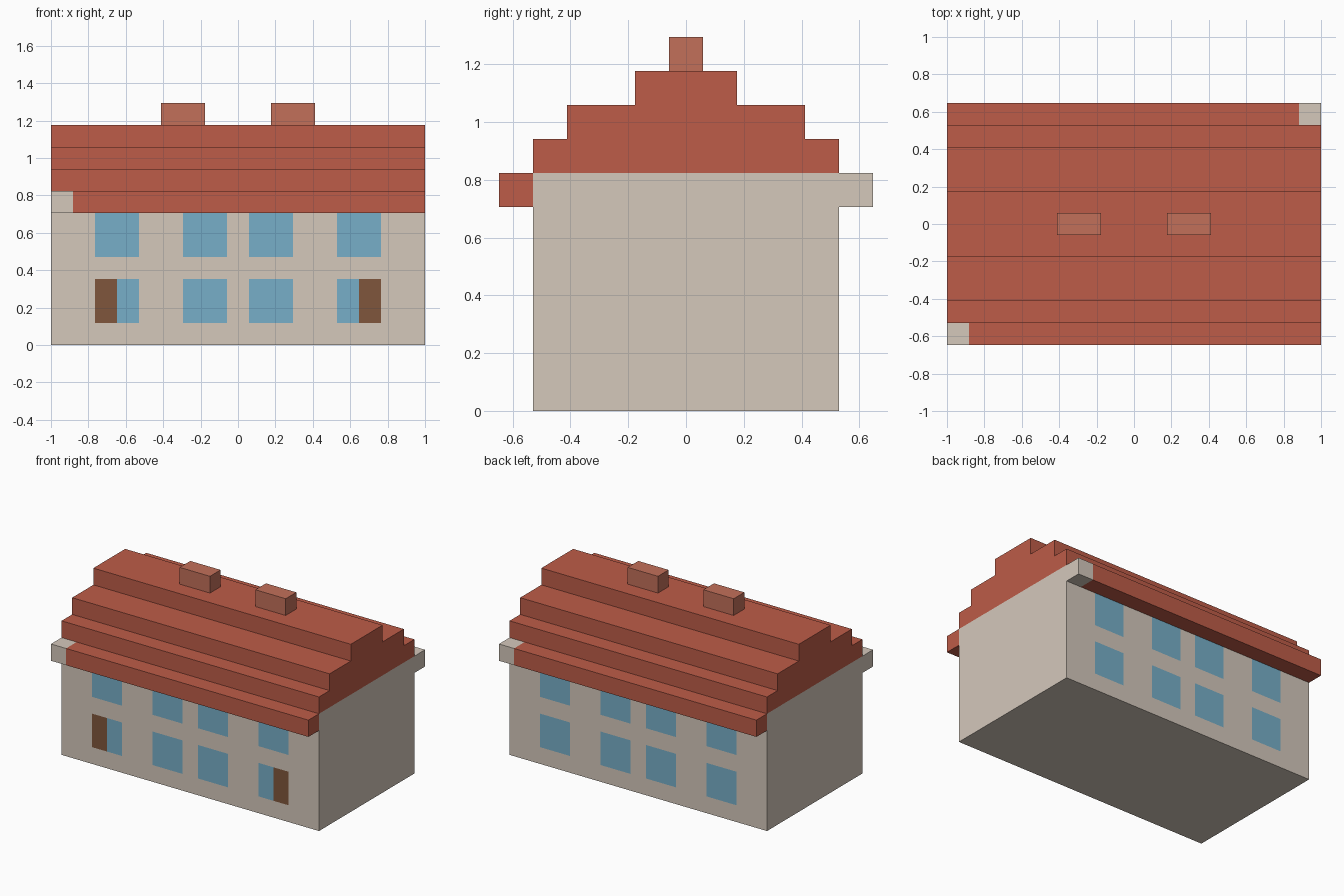
import bpy
import bmesh
from math import pi
from mathutils import Matrix, Vector

if "Cube" in bpy.data.objects:
    bpy.data.objects.remove(bpy.data.objects["Cube"])

U = 2 / 17  # one block; all dimensions below are in blocks


def material(name, rgb):
    m = bpy.data.materials.new(name)
    m.diffuse_color = (*rgb, 1)
    m.use_nodes = True
    m.node_tree.nodes["Principled BSDF"].inputs["Base Color"].default_value = m.diffuse_color
    return m


PLASTER = material("plaster", (0.66, 0.58, 0.50))
TILE = material("roof_tile", (0.51, 0.107, 0.065))
BRICK = material("brick", (0.54, 0.162, 0.102))
GLASS = material("glass", (0.184, 0.43, 0.58))
WOOD = material("wood", (0.216, 0.093, 0.045))


def finish(name, bm, mat, turned=False):
    bmesh.ops.scale(bm, vec=(U, U, U), verts=bm.verts)
    if turned:
        bmesh.ops.rotate(bm, matrix=Matrix.Rotation(pi, 3, 'Z'), verts=bm.verts)
    mesh = bpy.data.meshes.new(name)
    bm.to_mesh(mesh)
    bm.free()
    mesh.materials.append(mat)
    ob = bpy.data.objects.new(name, mesh)
    bpy.context.collection.objects.link(ob)
    return ob


def box_mesh(lo, hi, open_sides=()):
    """Box between two corners, leaving out hidden sides given as directions."""
    lo, hi = Vector(lo), Vector(hi)
    bm = bmesh.new()
    bmesh.ops.create_cube(bm, size=1)
    bm.normal_update()
    hidden = [f for f in bm.faces
              if any(f.normal.dot(Vector(d)) > 0.9 for d in open_sides)]
    bmesh.ops.delete(bm, geom=hidden, context='FACES')
    bmesh.ops.scale(bm, vec=hi - lo, verts=bm.verts)
    bmesh.ops.translate(bm, vec=(lo + hi) / 2, verts=bm.verts)
    return bm


def pane(name, x0, x1, z0, z1, mat, turned=False):
    """Flat panel flush with the front wall (or the back wall if turned)."""
    bm = bmesh.new()
    bm.faces.new([bm.verts.new((x, -4.5, z))
                  for x, z in ((x0, z0), (x1, z0), (x1, z1), (x0, z1))])
    finish(name, bm, mat, turned)


# Walls: box cut along the window lines, with openings on front and back
WINDOW_X = (-6.5, -2.5, 0.5, 4.5)  # left edges, each two blocks wide
WINDOW_Z = (1, 4)                  # bottom edges, each two blocks tall
bm = box_mesh((-8.5, -4.5, 0), (8.5, 4.5, 7), [(0, 0, 1)])
cuts = [((x + d, 0, 0), (1, 0, 0)) for x in WINDOW_X for d in (0, 2)]
cuts += [((0, 0, z + d), (0, 0, 1)) for z in WINDOW_Z for d in (0, 2)]
for co, no in cuts:
    bmesh.ops.bisect_plane(bm, geom=bm.verts[:] + bm.edges[:] + bm.faces[:],
                           plane_co=co, plane_no=no)
bm.normal_update()


def is_opening(f):
    c = f.calc_center_median()
    in_window = (any(x < c.x < x + 2 for x in WINDOW_X)
                 and any(z < c.z < z + 2 for z in WINDOW_Z))
    return abs(f.normal.y) > 0.9 and (in_window or c.z > 6)


bmesh.ops.delete(bm, geom=[f for f in bm.faces if is_opening(f)], context='FACES')
flat = bmesh.ops.dissolve_limit(bm, angle_limit=0.01, verts=bm.verts[:], edges=[
    e for e in bm.edges if all(abs(f.normal.y) < 0.1 for f in e.link_faces)])
finish("walls", bm, PLASTER)

# Windows and doors: the two outer lower openings at the front hold a door
for side, turned in (("front", False), ("back", True)):
    for z in WINDOW_Z:
        row = "lower" if z == 1 else "upper"
        for i, x in enumerate(WINDOW_X):
            x0, x1 = x, x + 2
            if side == "front" and row == "lower" and i in (0, 3):
                d = x if i == 0 else x + 1
                pane("door_left" if i == 0 else "door_right", d, d + 1, z, z + 2, WOOD)
                x0, x1 = (x + 1, x1) if i == 0 else (x0, x + 1)
            pane(f"window_{side}_{row}_{i + 1}", x0, x1, z, z + 2, GLASS, turned)

# Eaves: the same strip and plaster end block, turned half round for the back
for side, turned in (("front", False), ("back", True)):
    finish(f"eave_{side}", box_mesh((-7.5, -5.5, 6), (8.5, -4.5, 7),
                                    [(0, 1, 0), (-1, 0, 0)]), TILE, turned)
    finish(f"eave_end_{side}", box_mesh((-8.5, -5.5, 6), (-7.5, -4.5, 7),
                                        [(0, 1, 0), (1, 0, 0)]), PLASTER, turned)

# Roof: stepped gable profile extruded along x, bottom left open over the walls
half = [(4.5, 7), (4.5, 8), (3.5, 8), (3.5, 9), (1.5, 9), (1.5, 10)]
profile = half + [(-y, z) for y, z in reversed(half)]
bm = bmesh.new()
gable = bm.faces.new([bm.verts.new((-8.5, y, z)) for y, z in profile])
ext = bmesh.ops.extrude_face_region(bm, geom=[gable], use_keep_orig=True)
bmesh.ops.translate(bm, vec=(17, 0, 0),
                    verts=[v for v in ext["geom"] if isinstance(v, bmesh.types.BMVert)])
bmesh.ops.recalc_face_normals(bm, faces=bm.faces)
bmesh.ops.delete(bm, geom=[f for f in bm.faces if f.normal.z < -0.9], context='FACES')
finish("roof", bm, TILE)

# Chimneys
for name, x in (("chimney_left", -3.5), ("chimney_right", 1.5)):
    finish(name, box_mesh((x, -0.5, 10), (x + 2, 0.5, 11), [(0, 0, -1)]), BRICK)
